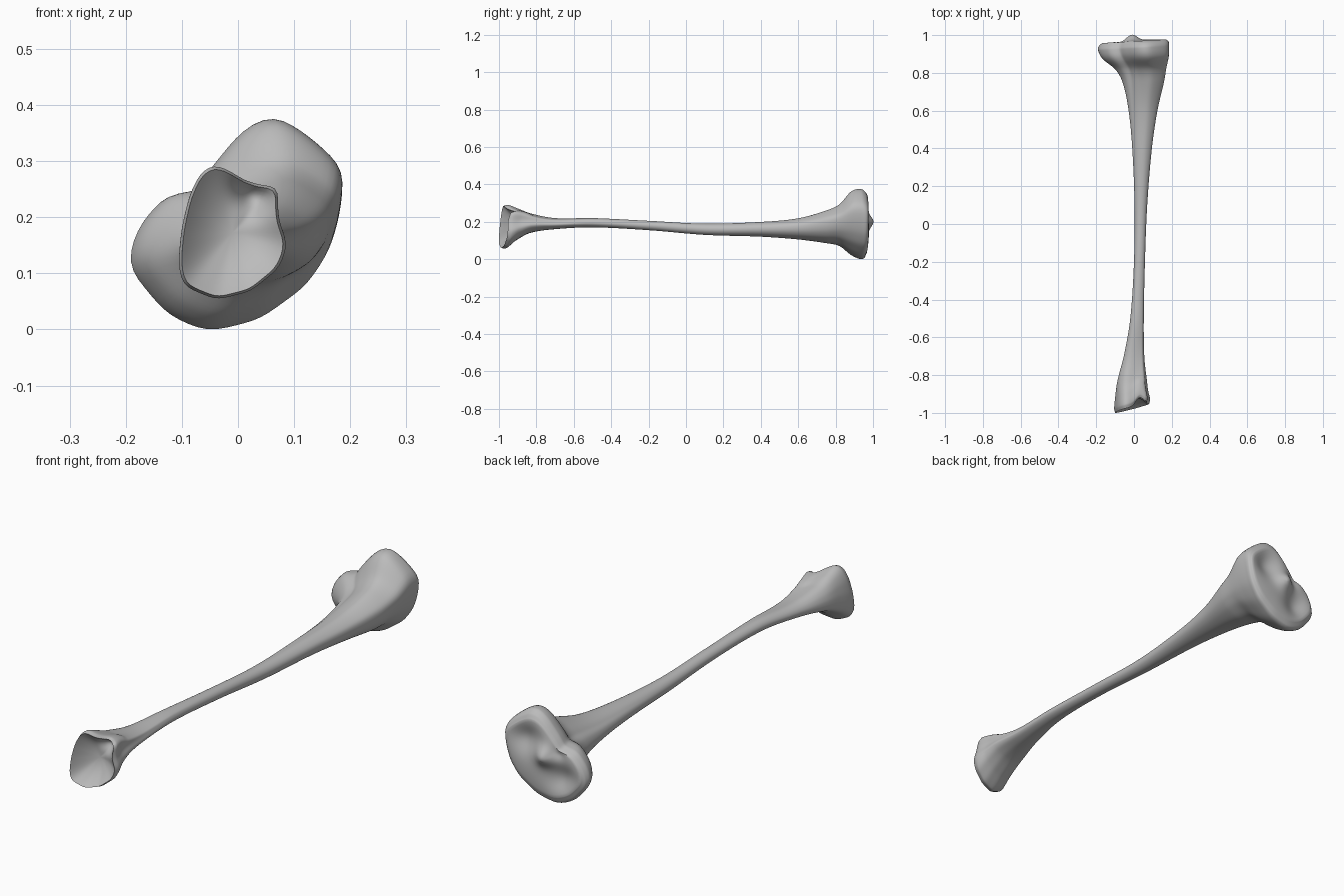
import bpy, bmesh, math

SEGMENTS = 72      # points around each cross-section
SUBSTEPS = 7       # rings between neighbouring stations

default_cube = bpy.data.objects.get("Cube")
if default_cube:
    bpy.data.objects.remove(default_cube, do_unlink=True)

# Outline of the narrow lower joint, (x, z)
LOWER_OUTLINE = [(.085, .15), (.07, .19), (.066, .23), (.075, .256), (.05, .25),
                 (.01, .262), (-.02, .28), (-.045, .29), (-.068, .275),
                 (-.087, .235), (-.1, .18), (-.106, .12), (-.1, .08),
                 (-.04, .055), (.02, .07), (.07, .11)]

# Outline of the broad upper joint, (x, z)
UPPER_OUTLINE = [(.178, .2), (.187, .28), (.12, .34), (.06, .376), (.01, .345),
                 (-.045, .28), (-.075, .236), (-.12, .237), (-.17, .18),
                 (-.19, .115), (-.12, .03), (-.05, 0), (.04, .022),
                 (.12, .08), (.16, .14)]

# Stations along the bone: y, x min, x max, z min, z max, shape
# shape runs from -1 (lower joint) through 0 (round shaft) to 1 (upper joint)
STATIONS = [
    (-.973, -.1, .08, .06, .285, -1),
    (-.95, -.105, .085, .057, .29, -1),
    (-.9, -.1, .075, .1, .272, -1),
    (-.83, -.09, .068, .14, .245, -.8),
    (-.7, -.055, .055, .16, .22, -.5),
    (-.5, -.02, .052, .17, .22, -.2),
    (-.2, 0, .058, .155, .205, 0),
    (.1, .003, .07, .13, .19, 0),
    (.4, -.01, .095, .12, .2, .2),
    (.6, -.03, .125, .105, .22, .4),
    (.75, -.062, .16, .085, .262, .65),
    (.82, -.1, .172, .07, .295, .85),
    (.88, -.165, .184, .025, .362, 1),
    (.93, -.19, .186, .002, .375, 1),
    (.955, -.185, .183, .006, .36, 1),
    (.967, -.17, .17, .03, .34, 1),
]


def fit_unit(points):
    """Scale points so their bounding box runs from -1 to 1."""
    spans = []
    for axis in range(2):
        values = [p[axis] for p in points]
        low, high = min(values), max(values)
        spans.append(((low + high) / 2, (high - low) / 2))
    return [tuple((p[a] - spans[a][0]) / spans[a][1] for a in range(2))
            for p in points]


def unit_section(outline):
    """Resample an outline at even angles and soften its corners."""
    polar = sorted((math.atan2(z, x) % math.tau, math.hypot(x, z))
                   for x, z in fit_unit(outline))
    first, last = polar[0], polar[-1]
    polar = ([(last[0] - math.tau, last[1])] + polar
             + [(first[0] + math.tau, first[1])])
    radii = []
    for i in range(SEGMENTS):
        angle = math.tau * i / SEGMENTS
        for (a, ra), (b, rb) in zip(polar, polar[1:]):
            if a <= angle <= b:
                # straight chord between the two outline points
                ax, az = ra * math.cos(a), ra * math.sin(a)
                dx, dz = rb * math.cos(b) - ax, rb * math.sin(b) - az
                c, s = math.cos(angle), math.sin(angle)
                radii.append((ax * dz - az * dx) / (c * dz - s * dx))
                break
    for _ in range(3):
        radii = [(radii[i - 1] + 2 * radii[i] + radii[(i + 1) % SEGMENTS]) / 4
                 for i in range(SEGMENTS)]
    return fit_unit([(r * math.cos(math.tau * i / SEGMENTS),
                      r * math.sin(math.tau * i / SEGMENTS))
                     for i, r in enumerate(radii)])


def hump(x, z, cx, cz, radius):
    return math.exp(-((x - cx) ** 2 + (z - cz) ** 2) / radius ** 2)


def end_slant(x, y, z):
    """Slope of the joint ends, fading out along the shaft."""
    fade = min(max((abs(y) - .75) / .2, 0), 1)
    fade = fade * fade * (3 - 2 * fade)
    if y > 0:
        return fade * .06 * x
    notch = .045 * hump(x, z, .028, .245, .032)
    return fade * (.25 * x + .06 * (z - .15) + notch)


def lower_cup(x, z, s):
    return .05 * (1 - s ** 2)


def upper_plateau(x, z, s):
    """Two shallow dishes with a raised spine between them."""
    dishes = hump(x, z, .09, .26, .065) + hump(x, z, -.09, .11, .065)
    spine = hump(x, z, -.01, .2, .04)
    dent = hump(x, z, -.07, .23, .03)
    return (1 - s ** 4) * (.008 + .03 * spine - .03 * dishes - .015 * dent)


def blended_rows():
    """Smooth rows between the stations by cubic interpolation."""
    def slope(i, k):
        a, b = STATIONS[max(i - 1, 0)], STATIONS[min(i + 1, len(STATIONS) - 1)]
        return (b[k] - a[k]) / (b[0] - a[0])
    for i, (a, b) in enumerate(zip(STATIONS, STATIONS[1:])):
        gap = b[0] - a[0]
        for step in range(SUBSTEPS):
            t = step / SUBSTEPS
            u = 1 - t
            yield [a[0] + t * gap] + [
                u * u * (1 + 2 * t) * a[k] + t * t * (3 - 2 * t) * b[k]
                + gap * t * u * (u * slope(i, k) - t * slope(i + 1, k))
                for k in range(1, 6)]
    yield list(STATIONS[-1])


lower_shape = unit_section(LOWER_OUTLINE)
upper_shape = unit_section(UPPER_OUTLINE)
round_shape = [(math.cos(math.tau * i / SEGMENTS), math.sin(math.tau * i / SEGMENTS))
               for i in range(SEGMENTS)]
bm = bmesh.new()


def bridge(ring_a, ring_b):
    for i in range(SEGMENTS):
        j = (i + 1) % SEGMENTS
        bm.faces.new((ring_a[i], ring_a[j], ring_b[j], ring_b[i]))


# Shaft and flared ends
rings = []
for y, x0, x1, z0, z1, shape in blended_rows():
    target = lower_shape if shape < 0 else upper_shape
    w = min(abs(shape), 1)
    ring = []
    for (rx, rz), (tx, tz) in zip(round_shape, target):
        x = (x0 + x1) / 2 + (x1 - x0) / 2 * (rx + w * (tx - rx))
        z = (z0 + z1) / 2 + (z1 - z0) / 2 * (rz + w * (tz - rz))
        ring.append(bm.verts.new((x, y + end_slant(x, y, z), z)))
    rings.append(ring)
for ring_a, ring_b in zip(rings, rings[1:]):
    bridge(ring_a, ring_b)


def joint_surface(rim, station, relief, steps=14):
    """Close an end with shrinking rings shaped by a relief function."""
    y, x0, x1, z0, z1, _ = station
    cx, cz = (x0 + x1) / 2, (z0 + z1) / 2
    rim_points = [v.co.copy() for v in rim]

    def place(x, z, s):
        return bm.verts.new((x, y + end_slant(x, y, z) + relief(x, z, s), z))

    previous = rim
    for step in range(1, steps):
        s = 1 - step / steps
        ring = [place(cx + s * (p.x - cx), cz + s * (p.z - cz), s)
                for p in rim_points]
        bridge(previous, ring)
        previous = ring
    centre = place(cx, cz, 0)
    for i in range(SEGMENTS):
        bm.faces.new((previous[i], previous[(i + 1) % SEGMENTS], centre))


# Joint surfaces
joint_surface(rings[0], STATIONS[0], lower_cup)
joint_surface(rings[-1], STATIONS[-1], upper_plateau)
bmesh.ops.recalc_face_normals(bm, faces=bm.faces)

mesh = bpy.data.meshes.new("leg_bone")
bm.to_mesh(mesh)
bm.free()
bone = bpy.data.objects.new("leg_bone", mesh)
bpy.context.collection.objects.link(bone)

# Plain grey material
grey = bpy.data.materials.new("bone_grey")
grey.use_nodes = True
colour = (.5, .5, .5, 1)
grey.diffuse_color = colour
for node in grey.node_tree.nodes:
    if node.type == "BSDF_PRINCIPLED":
        node.inputs["Base Color"].default_value = colour
mesh.materials.append(grey)

bpy.ops.object.select_all(action="DESELECT")
bone.select_set(True)
bpy.context.view_layer.objects.active = bone
bpy.ops.object.shade_smooth_by_angle(angle=math.radians(50))
